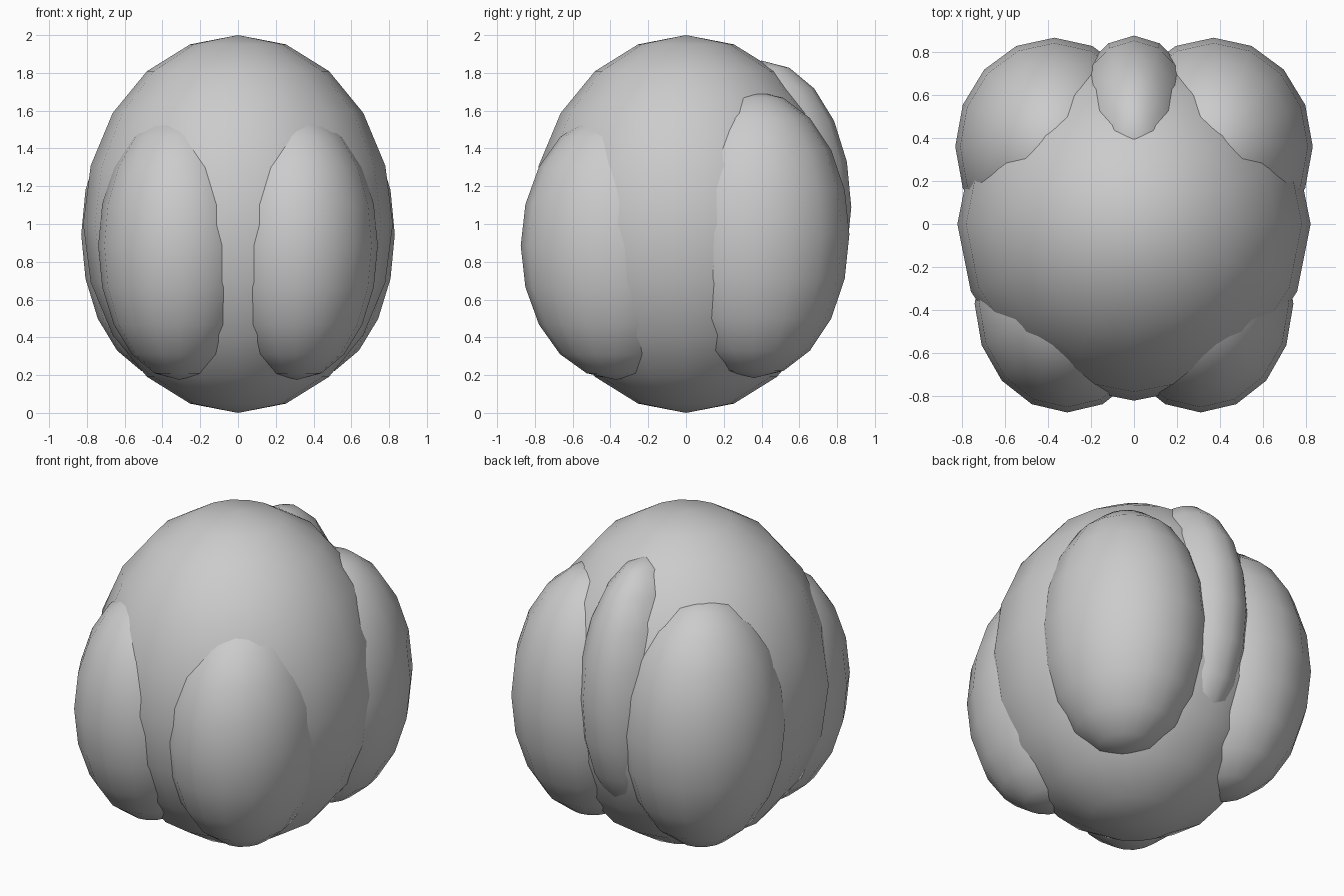
import bpy

if "Cube" in bpy.data.objects:
    bpy.data.objects.remove(bpy.data.objects["Cube"])


def ellipsoid(name, center, radii):
    """Smooth low-resolution sphere stretched to the given radii."""
    bpy.ops.mesh.primitive_uv_sphere_add(segments=16, ring_count=10, radius=1, location=center)
    ob = bpy.context.object
    ob.name = name
    ob.scale = radii
    bpy.ops.object.transform_apply(location=False, rotation=False, scale=True)
    bpy.ops.object.shade_smooth()
    return ob


# Central egg-shaped body
ellipsoid("body", (0, 0, 1.0), (0.82, 0.82, 1.0))

# Paired lobes at the front and back
for side, s in (("left", -1), ("right", 1)):
    ellipsoid(f"front_lobe_{side}", (s * 0.31, -0.37, 0.885), (0.43, 0.505, 0.71))
    ellipsoid(f"back_lobe_{side}", (s * 0.37, 0.36, 0.945), (0.46, 0.505, 0.76))

# Narrow ridge between the back lobes
ellipsoid("back_ridge", (0, 0.4, 1.09), (0.31, 0.475, 0.775))
